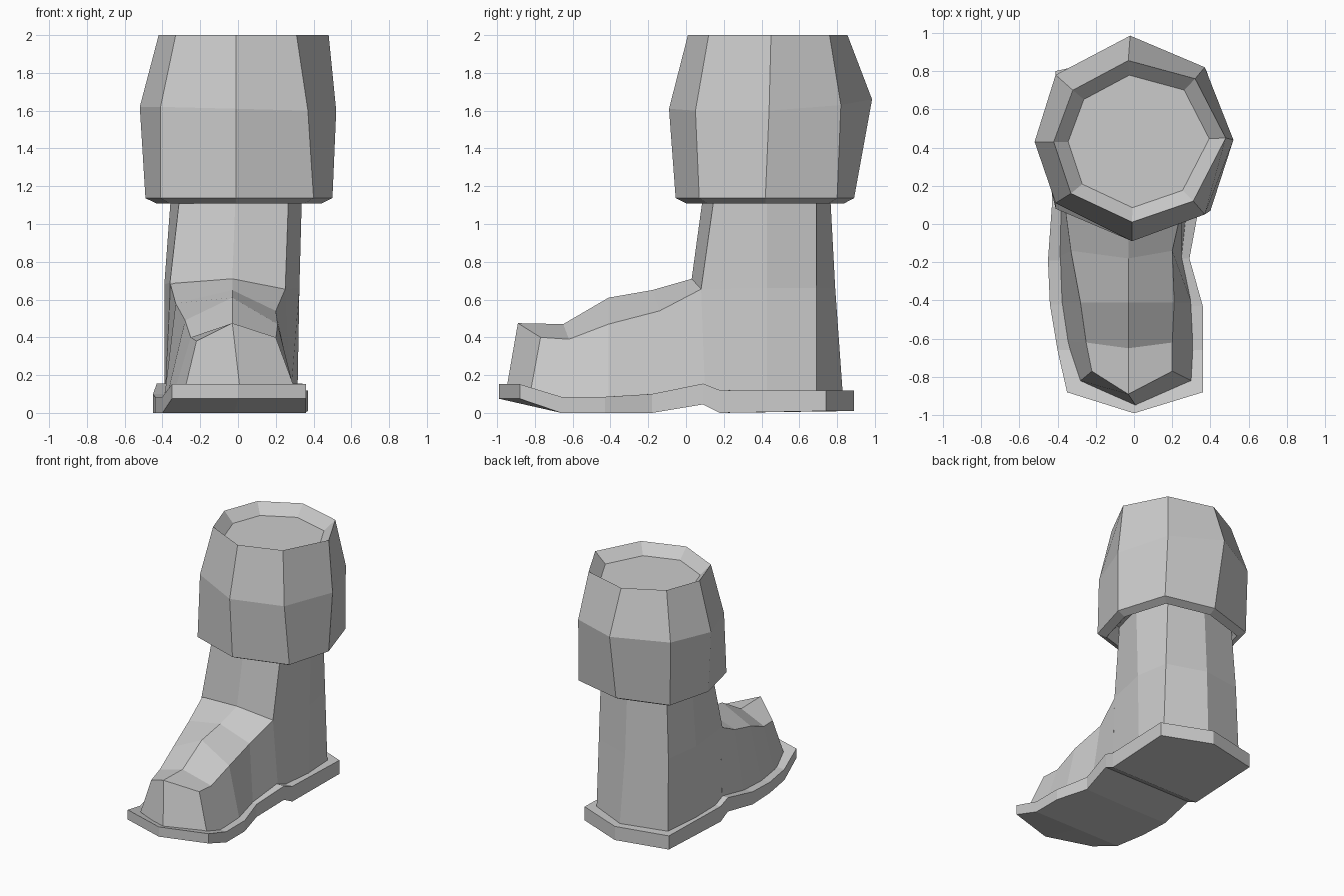
import bpy, bmesh


def make(name, rings, caps):
    """Loft equal-length closed rings; caps are index loops used on both ends."""
    bm = bmesh.new()
    vs = [[bm.verts.new(p) for p in ring] for ring in rings]
    n = len(rings[0])
    for a, b in zip(vs, vs[1:]):
        for i in range(n):
            j = (i + 1) % n
            bm.faces.new((a[i], a[j], b[j], b[i]))
    for end in (vs[0], vs[-1]):
        for cap in caps:
            bm.faces.new([end[i] for i in cap])
    bmesh.ops.recalc_face_normals(bm, faces=bm.faces)
    me = bpy.data.meshes.new(name)
    bm.to_mesh(me)
    bm.free()
    ob = bpy.data.objects.new(name, me)
    bpy.context.collection.objects.link(ob)
    return ob


SPLIT = [(0, 1, 4, 5), (1, 2, 3, 4)]   # folded end cap of a six-point section
OCT = [tuple(range(8))]                # flat end cap of an octagonal ring


def ring(xy, z):
    zs = z if isinstance(z, (list, tuple)) else [z] * len(xy)
    return [(x, y, h) for (x, y), h in zip(xy, zs)]


def scaled(xy, s):
    return [(x * s, 0.43 + (y - 0.43) * s) for x, y in xy]


# Sole: left xy, centre y, right xy, bottom z, top z (toe to heel)
sole = [
    (-.35, -.88, -.99, .36, -.88, .075, .152),
    (-.40, -.66, -.66, .36, -.66, .0, .085),
    (-.44, -.42, -.42, .36, -.43, .0, .085),
    (-.45, -.19, -.19, .29, -.18, .0, .10),
    (-.43, .09, .09, .34, .09, .045, .155),
    (-.43, .18, .18, .35, .18, .0, .12),
    (-.41, .80, .89, .37, .74, .01, .118),
]
sections = []
for lx, ly, cy, rx, ry, b, t in sole:
    c = 0.0 if cy != ly else (lx + rx) / 2
    sections.append([(lx, ly, b), (c, cy, b), (rx, ry, b),
                     (rx, ry, t), (c, cy, t), (lx, ly, t)])
make("sole", sections, SPLIT)

# Foot: bottom (left x, right x, y, z), left shoulder x z, ridge y z,
# right shoulder x z, shoulder y (toe to ankle)
foot = [
    (-.28, .30, -.82, .13, -.22, .38, -.89, .475, .20, .40, -.77),
    (-.35, .31, -.61, .07, -.25, .40, -.65, .47, .20, .39, -.62),
    (-.38, .30, -.41, .07, -.28, .49, -.41, .61, .21, .47, -.41),
    (-.39, .25, -.17, .08, -.33, .58, -.18, .65, .20, .54, -.14),
    (-.385, .28, .10, .12, -.36, .69, .03, .71, .25, .655, .08),
]
sections = []
for i, (lb, rb, by, bz, ls, lz, cy, cz, rs, rz, sy) in enumerate(foot):
    front = -.95 if i == 0 else by
    sections.append([(lb, by, bz), (.01, front, bz), (rb, by, bz),
                     (rs, sy, rz), (-.03, cy, cz), (ls, sy, lz)])
make("foot_upper", sections, SPLIT)

# Ankle shaft: octagonal rings starting at front centre, going right
leg_low = [(-.02, .06), (.28, .10), (.315, .43), (.30, .69),
           (0, .83), (-.36, .74), (-.39, .43), (-.385, .10)]
leg_mid = [(-.03, .03), (.25, .08), (.325, .43), (.28, .69),
           (-.02, .79), (-.35, .72), (-.39, .43), (-.36, .06)]
leg_top = [(-.01, .10), (.27, .16), (.34, .43), (.26, .69),
           (-.02, .76), (-.32, .70), (-.35, .43), (-.30, .13)]
make("ankle_shaft", [
    ring(leg_low, .10),
    ring(leg_mid, [.71, .655, .66, .66, .66, .68, .68, .69]),
    ring(leg_top, 1.22)], OCT)

# Cuff: bulging octagonal collar with a lip below and a shallow recess on top
low = [(-.01, -.055), (.40, .07), (.50, .42), (.38, .80),
       (-.01, .89), (-.40, .77), (-.49, .42), (-.41, .08)]
mid = [(-.01, -.09), (.37, .05), (.52, .44), (.37, .82),
       (-.02, .985), (-.41, .78), (-.52, .43), (-.41, .11)]
top = [(-.01, .01), (.31, .12), (.48, .45), (.32, .76),
       (-.03, .855), (-.32, .70), (-.42, .43), (-.33, .16)]
make("cuff", [
    ring(scaled(low, .74), 1.2),
    ring(scaled(low, .88), 1.108),
    ring(low, 1.137),
    ring(mid, [1.61, 1.60, 1.60, 1.63, 1.66, 1.64, 1.62, 1.62]),
    ring(top, 2.0),
    ring(scaled(top, .82), 1.92)], OCT)
